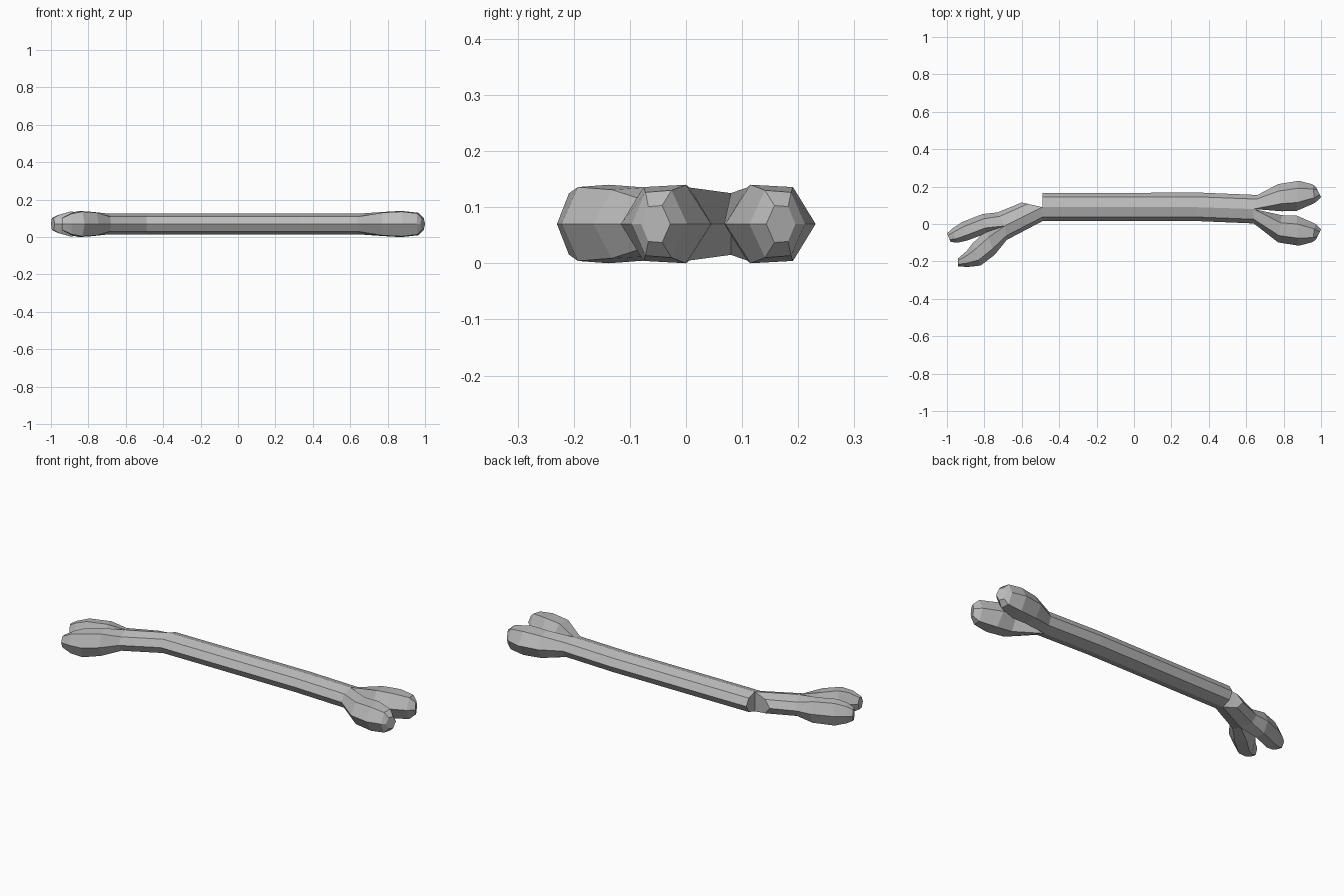
import bpy, bmesh
from mathutils import Vector

cube = bpy.data.objects.get("Cube")
if cube:
    bpy.data.objects.remove(cube, do_unlink=True)

MID = 0.07          # height of the bone's axis
SHAFT_H = 0.055     # half height of the shaft


def half(outer, inner):
    """Half of an octagonal shaft section."""
    return (outer, inner, SHAFT_H * 0.707, SHAFT_H, 0.293, 1.0, True)


def lobe(outer, inner, h):
    """Hexagonal section of a knuckle."""
    return (outer, inner, h * 0.94, h, 0.25, 0.72, False)


def ring_verts(bm, ring):
    outer, inner, h1, h2, t1, t2, _ = ring
    o, i = Vector(outer), Vector(inner)
    spots = [(0, 0), (t1, h1), (t2, h2), (1, 0), (t2, -h2), (t1, -h1)]
    return [bm.verts.new((*o.lerp(i, t), MID + z)) for t, z in spots]


def add_arm(bm, rings, cap_start):
    """Loft one half of the shaft into its knuckle, open along the shaft axis."""
    loops = [ring_verts(bm, r) for r in rings]
    for k in range(len(rings) - 1):
        a, b = loops[k], loops[k + 1]
        for n in range(6):
            inner_side = n in (2, 3)
            if inner_side and rings[k + 1][6]:
                continue
            m = (n + 1) % 6
            bm.faces.new((a[n], a[m], b[m], b[n]))
    bm.faces.new(loops[-1])
    if cap_start:
        bm.faces.new(loops[0])


# Shared points along the axis of the shaft
hinge, middle, fork = (-0.49, 0.09), (0.33, 0.09), (0.64, 0.08)
left_fork = (-0.69, -0.01)

bm = bmesh.new()

# Far half of the shaft with its knuckle, cut flat at the break
far_knuckle = [((0.77, 0.213), (0.79, 0.068), 0.065),
               ((0.88, 0.231), (0.87, 0.07), 0.07),
               ((0.955, 0.212), (0.968, 0.113), 0.06),
               ((0.975, 0.195), (1.0, 0.143), 0.033)]
add_arm(bm, [half((-0.49, 0.165), hinge), half((0.35, 0.168), middle),
             half((0.66, 0.155), fork)] + [lobe(*k) for k in far_knuckle], True)

# Near half of the shaft; its knuckle mirrors the far one
near_knuckle = [((o[0], 0.115 - o[1]), (i[0], 0.115 - i[1]), h)
                for o, i, h in far_knuckle]
add_arm(bm, [half((-0.49, 0.015), hinge), half((0.33, 0.016), middle),
             half((0.64, 0.003), fork)] + [lobe(*k) for k in near_knuckle], False)

# Bent end: near half continues around the hinge
add_arm(bm, [half((-0.49, 0.015), hinge), half((-0.68, -0.085), left_fork),
             lobe((-0.745, -0.165), (-0.79, -0.035), 0.065),
             lobe((-0.82, -0.222), (-0.865, -0.105), 0.07),
             lobe((-0.89, -0.23), (-0.895, -0.145), 0.058),
             lobe((-0.94, -0.226), (-0.94, -0.183), 0.033)], False)

# Bent end: far half opens a wedge at the break
add_arm(bm, [half((-0.60, 0.115), hinge), half((-0.73, 0.062), left_fork),
             lobe((-0.81, 0.053), (-0.79, -0.05), 0.063),
             lobe((-0.92, 0.01), (-0.89, -0.088), 0.066),
             lobe((-0.972, -0.025), (-0.945, -0.1), 0.05),
             lobe((-1.0, -0.05), (-0.98, -0.096), 0.033)], True)

# Weld the halves together along the axis
bmesh.ops.remove_doubles(bm, verts=bm.verts[:], dist=0.0005)
bmesh.ops.recalc_face_normals(bm, faces=bm.faces[:])

mesh = bpy.data.meshes.new("broken_bone")
bm.to_mesh(mesh)
bm.free()
bone = bpy.data.objects.new("broken_bone", mesh)
bpy.context.collection.objects.link(bone)

# Plain grey colour
colour = (0.5, 0.5, 0.5, 1.0)
grey = bpy.data.materials.new("bone_grey")
grey.use_nodes = True
grey.diffuse_color = colour
for node in grey.node_tree.nodes:
    if node.type == "BSDF_PRINCIPLED":
        node.inputs["Base Color"].default_value = colour
mesh.materials.append(grey)
